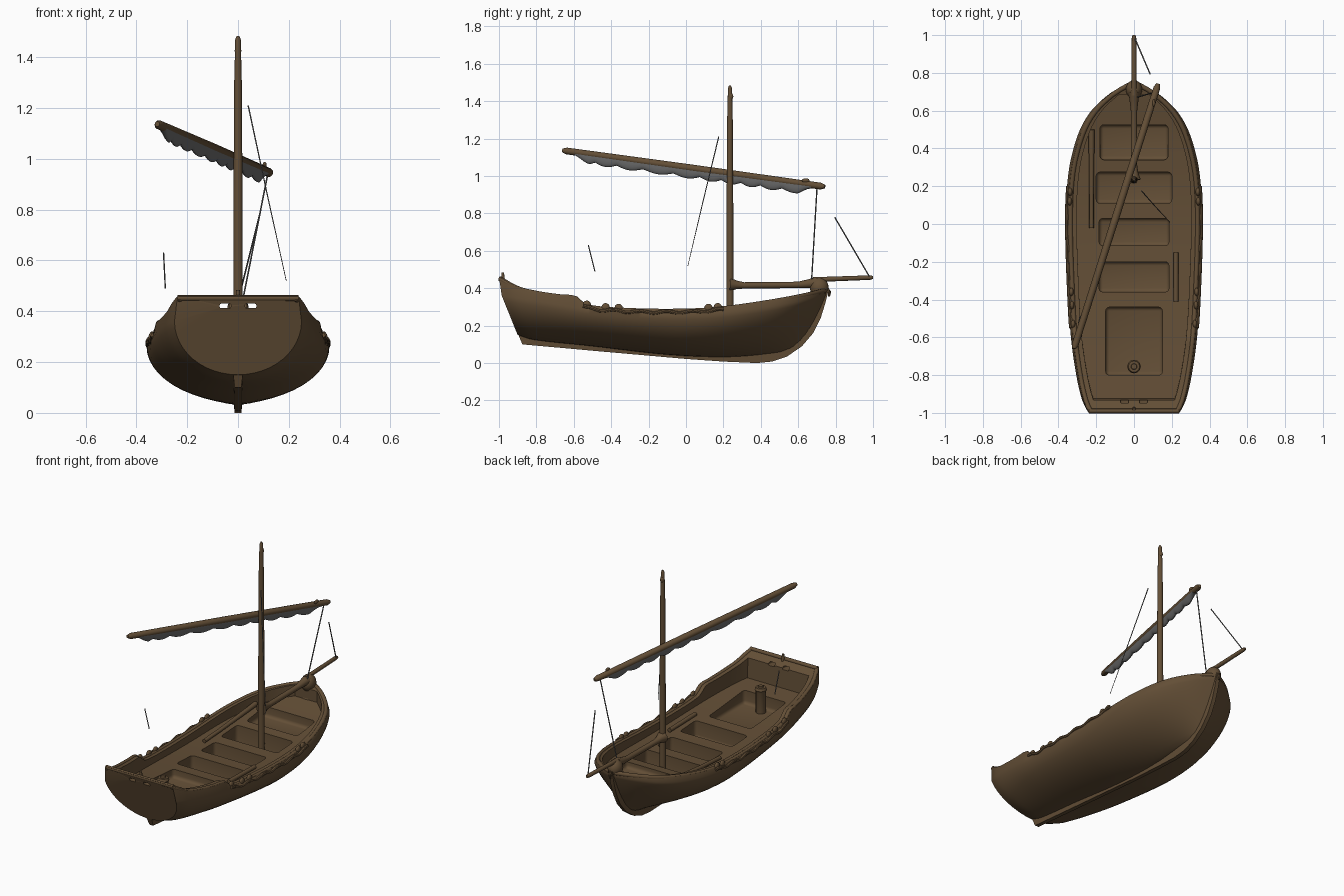
import bpy, bmesh, math
from mathutils import Vector

if "Cube" in bpy.data.objects:
    bpy.data.objects.remove(bpy.data.objects["Cube"])


def material(name, rgb):
    m = bpy.data.materials.new(name)
    m.diffuse_color = (*rgb, 1)
    m.use_nodes = True
    m.node_tree.nodes["Principled BSDF"].inputs["Base Color"].default_value = m.diffuse_color
    return m


WOOD = material("brown wood", (0.125, 0.077, 0.037))
SAIL = material("grey canvas and rope", (0.15, 0.15, 0.15))


def table(pts, x):
    """Smooth interpolation through a short table of (x, value)."""
    n = len(pts)
    x = min(max(x, pts[0][0]), pts[-1][0])
    i = max(k for k in range(n - 1) if pts[k][0] <= x)
    def slope(k):
        a, b = pts[max(k - 1, 0)], pts[min(k + 1, n - 1)]
        return (b[1] - a[1]) / (b[0] - a[0])
    (x0, y0), (x1, y1) = pts[i], pts[i + 1]
    h = x1 - x0
    t = (x - x0) / h
    return (y0 * (2*t**3 - 3*t**2 + 1) + h * slope(i) * (t**3 - 2*t**2 + t)
            + y1 * (3*t**2 - 2*t**3) + h * slope(i + 1) * (t**3 - t**2))


def finish(name, bm, mat, smooth=True):
    bmesh.ops.recalc_face_normals(bm, faces=bm.faces)
    me = bpy.data.meshes.new(name)
    bm.to_mesh(me)
    bm.free()
    ob = bpy.data.objects.new(name, me)
    bpy.context.collection.objects.link(ob)
    if mat:
        me.materials.append(mat)
    if smooth:
        shade(ob)
    return ob


def shade(ob):
    bpy.ops.object.select_all(action='DESELECT')
    ob.select_set(True)
    bpy.context.view_layer.objects.active = ob
    bpy.ops.object.shade_smooth_by_angle(angle=math.radians(38))


def loft(name, rings, mat, smooth=True):
    bm = bmesh.new()
    vs = [[bm.verts.new(p) for p in r] for r in rings]
    n = len(rings[0])
    for a, b in zip(vs, vs[1:]):
        for j in range(n):
            bm.faces.new((a[j], a[(j + 1) % n], b[(j + 1) % n], b[j]))
    bm.faces.new(vs[0])
    bm.faces.new(vs[-1])
    return finish(name, bm, mat, smooth)


def tube(name, pts, radii, mat=WOOD, sides=12):
    """Round bar through points, one radius per point."""
    pts = [Vector(p) for p in pts]
    if not isinstance(radii, (list, tuple)):
        radii = [radii] * len(pts)
    rings = []
    for i, p in enumerate(pts):
        d = (pts[min(i + 1, len(pts) - 1)] - pts[max(i - 1, 0)]).normalized()
        ref = Vector((1, 0, 0)) if abs(d.z) > 0.9 else Vector((0, 0, 1))
        u = d.cross(ref).normalized()
        v = d.cross(u)
        rings.append([p + radii[i] * (u * math.cos(k * math.tau / sides) + v * math.sin(k * math.tau / sides))
                      for k in range(sides)])
    return loft(name, rings, mat)


def ball(name, loc, scale):
    bm = bmesh.new()
    bmesh.ops.create_uvsphere(bm, u_segments=20, v_segments=12, radius=1)
    for v in bm.verts:
        v.co = Vector(v.co[i] * scale[i] + loc[i] for i in range(3))
    return finish(name, bm, WOOD)


def box(name, lo, hi, bevel=0.0):
    bm = bmesh.new()
    bmesh.ops.create_cube(bm, size=1)
    for v in bm.verts:
        v.co = Vector((lo[i] + hi[i]) / 2 + v.co[i] * (hi[i] - lo[i]) for i in range(3))
    if bevel:
        bmesh.ops.bevel(bm, geom=bm.edges[:], offset=bevel, segments=3, affect='EDGES', profile=0.5)
    return finish(name, bm, WOOD)


def cut(ob, cutter):
    m = ob.modifiers.new("cut", 'BOOLEAN')
    m.operation, m.solver, m.object = 'DIFFERENCE', 'EXACT', cutter
    bpy.context.view_layer.objects.active = ob
    bpy.ops.object.modifier_apply(modifier=m.name)
    bpy.data.objects.remove(cutter)


# Hull lines along y: half width, wale height, sheer height, bottom, deck
WIDTH = [(-1, .25), (-.94, .277), (-.8, .308), (-.6, .335), (-.3, .352), (0, .36), (.2, .354), (.35, .332),
         (.5, .285), (.6, .225), (.68, .142), (.72, .08), (.75, .012)]
WALE = [(-1, .36), (-.8, .33), (-.55, .29), (-.2, .265), (.1, .265), (.4, .295), (.6, .33), (.75, .37)]
SHEER = [(-1, .46), (-.9, .405), (-.8, .38), (-.68, .362), (-.59, .352), (-.54, .31), (-.3, .288),
         (0, .285), (.2, .298), (.4, .325), (.6, .36), (.75, .395)]
BOTTOM = [(-1, .15), (-.9, .125), (-.5, .09), (0, .045), (.4, .03), (.75, .045)]
DECK = [(-1, .30), (-.5, .255), (0, .235), (.4, .26), (.75, .32)]


def stem_y(f):
    return 0.48 + 0.27 * f ** 0.45


def top_in(y):
    return table(WIDTH, y) - 0.012 * min(1, table(WIDTH, y) / 0.1)


# Hull: solid loft, hollowed afterwards
rings = []
for i in range(65):
    t = i / 64
    yt = -1 + 1.75 * t
    w, g, b = table(WIDTH, yt), table(WALE, yt), table(BOTTOM, yt)
    v = .7 * max(0, (t - .55) / .45) ** 1.5
    half = []
    for k in range(13):
        a = k / 12 * math.pi / 2
        f = (1 - math.cos(a)) * (1 - v) + v * math.sin(a) ** 1.2
        y0 = -0.90 - 0.085 * f
        half.append((w * math.sin(a), y0 + (stem_y(f) - y0) * t, b + (g - b) * f))
    half.append((top_in(yt) if w > .02 else w * .9, yt, table(SHEER, yt)))
    rings.append(half + [(-x, y, z) for x, y, z in reversed(half[1:])])
hull = loft("hull", rings, WOOD, False)

# Open inside above the deck, with the stern board left raked
inner = []
for i in range(50):
    y = -0.955 + 1.64 * i / 49
    x, d = max(.012, top_in(y) - .045), table(DECK, y)
    yd = y + .03 * (1 - i / 49)
    inner.append([(x, yd, d), (x, y, .8), (-x, y, .8), (-x, yd, d)])
cut(hull, loft("inside_cutter", inner, None, False))

# Wells between the seats, and slots in the stern board
for x, y0, y1, z in [(.18, .34, .525, .215), (.2, .11, .275, .12), (.185, -.115, .03, .11),
                     (.185, -.36, -.2, .14), (.15, -.80, -.44, .2)]:
    cut(hull, box("well_cutter", (-x, y0, z), (x, y1, .6), .02))
for s in (-1, 1):
    cut(hull, box("slot_cutter", (s * .05 - .022, -1.1, .412), (s * .05 + .022, -.9, .43), .006))
shade(hull)

# Rails along the sheer and the wale, on both sides
ys = [-.995 + 1.735 * i / 60 for i in range(61)]
for s, side in ((1, "right"), (-1, "left")):
    tube(side + "_gunwale", [(s * (top_in(y) - .012), y, table(SHEER, y) - .006) for y in ys], .013, sides=10)
    tube(side + "_lashing", [(s * (table(WIDTH, y) - .005), y, table(SHEER, y) - .012 + .006 * math.sin(y * 45))
                             for y in [-.55 + .75 * i / 60 for i in range(61)]], .010, sides=8)
    for y in (-.53, -.43, -.36, .12, .17):
        ball(side + "_cleat", (s * (top_in(y) - .006), y, table(SHEER, y) + .004), (.012, .022, .022))
tube("stern_rail", [(-.238, -.99, .452), (.238, -.99, .452)], .012)
tube("stern_post", [(0, -.975, .40), (0, -.98, .484)], [.012, .007])

# Keel and stem as one profile plate
lower = [(-.875, .10), (-.5, .066), (0, .022), (.2, .008), (.38, 0), (.46, .008), (.54, .035), (.62, .09),
         (.68, .16), (.72, .24), (.745, .32), (.765, .40)]
upper = [(-.9, .16), (-.5, .11), (0, .07), (.2, .06), (.36, .06), (.42, .06), (.50, .09), (.57, .14),
         (.63, .20), (.67, .27), (.69, .33), (.70, .40)]
loft("keel", [[(-.013, a, b), (.013, a, b), (.02, c, d), (-.02, c, d)]
              for (a, b), (c, d) in zip(lower, upper)], WOOD)
ball("stem_head", (0, .712, .405), (.043, .05, .052))
tube("stem_hook", [(0, .75, .40), (0, .768, .38), (0, .765, .355)], [.012, .009, .005], sides=8)

# Mast, foreboom and bowsprit
tube("mast", [(0, .235, .12), (0, .235, .35), (0, .235, .9), (0, .235, 1.3), (0, .235, 1.42), (0, .235, 1.47),
              (0, .235, 1.484)], [.021, .019, .0175, .015, .012, .011, .005], sides=16)
ball("mast_knot", (0, .238, 1.425), (.013, .015, .02))
tube("foreboom", [(0, .235, .42), (0, .27, .418), (0, .31, .415), (0, .60, .418), (0, .66, .425), (0, .70, .43)],
     [.036, .023, .017, .017, .024, .03])
tube("bowsprit", [(0, .68, .445), (0, .74, .448), (0, .985, .457), (0, 1.0, .458)], [.016, .013, .012, .008])

# Yard with the furled sail under it
A, B = Vector((-.318, -.66, 1.137)), Vector((.128, .742, .943))
tube("yard", [A, A.lerp(B, .015), A.lerp(B, .5), A.lerp(B, .985), B], [.010, .018, .020, .018, .010])
across = Vector((B.y - A.y, A.x - B.x, 0)).normalized()
rings = []
for i in range(121):
    t = i / 120
    c = A.lerp(B, .05 + .90 * t)
    end = min(1, t * 12 + .3, (1 - t) * 12 + .3)
    depth = (.033 + .016 * abs(math.sin(t * math.pi * 10 + .8 * math.sin(t * 9)))) * end
    c.z -= .008
    rings.append([c + across * (.016 * math.cos(a)) + Vector((0, 0, -depth * max(0, math.sin(a))))
                  for a in [math.pi * k / 10 for k in range(11)]])
loft("furled_sail", rings, SAIL)
ball("yard_cleat", (.105, .64, .976), (.008, .02, .012))

# Rigging ropes
tube("halyard", [(.04, .175, 1.21), (.115, .09, .86), (.19, .01, .52)], [.003, .0025, .0015], SAIL, 6)
tube("tack_rope", [(.115, .70, .93), (.02, .672, .45)], .0035, SAIL, 6)
tube("bow_stay", [(.085, .795, .78), (.005, .982, .46)], .0035, SAIL, 6)
tube("stern_sheet", [(-.293, -.522, .63), (-.286, -.487, .49)], .003, SAIL, 6)

# Things stowed on deck
tube("left_oar", [(-.225, -.02, .25), (-.225, .15, .26), (-.225, .50, .29)], [.012, .012, .016])
tube("right_oar", [(.222, -.41, .26), (.222, -.15, .255)], .013)
tube("tiller_post", [(0, -.755, .18), (0, -.755, .33), (0, -.755, .345), (0, -.755, .36)], [.03, .03, .036, .03])
tube("tiller_ring", [(0, -.755, .355), (0, -.755, .368)], [.018, .014])
